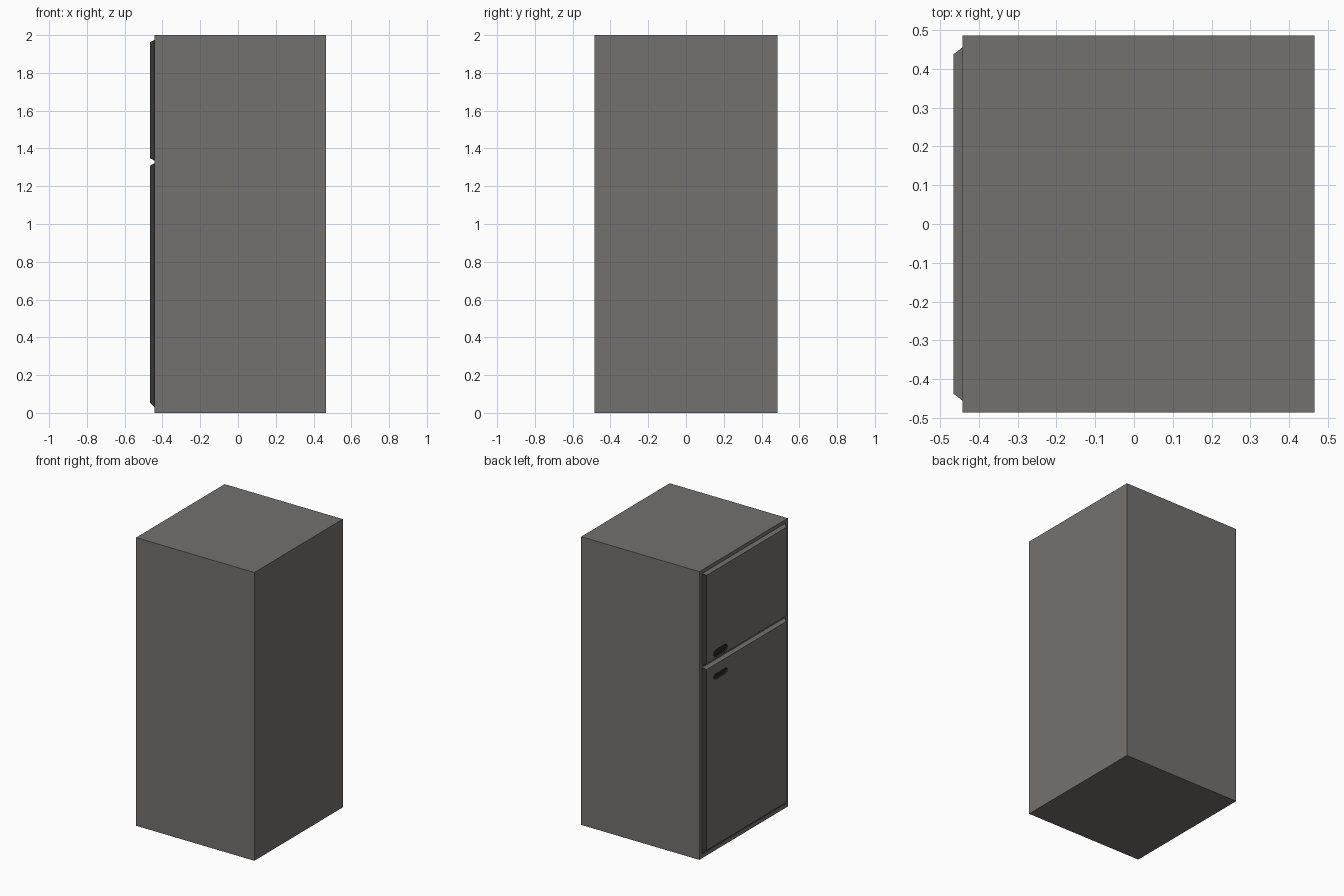
import bpy, bmesh, math

if "Cube" in bpy.data.objects:
    bpy.data.objects.remove(bpy.data.objects["Cube"])


def material(name, r, g, b):
    m = bpy.data.materials.new(name)
    m.diffuse_color = (r, g, b, 1)
    m.use_nodes = True
    m.node_tree.nodes["Principled BSDF"].inputs["Base Color"].default_value = m.diffuse_color
    return m


GREY = material("warm_grey", 0.175, 0.165, 0.158)
DARK = material("door_edge_charcoal", 0.042, 0.043, 0.046)
BLACK = material("handle_black", 0.018, 0.018, 0.018)


def make_object(name, bm, mats):
    bmesh.ops.recalc_face_normals(bm, faces=bm.faces)
    mesh = bpy.data.meshes.new(name)
    bm.to_mesh(mesh)
    bm.free()
    for m in mats:
        mesh.materials.append(m)
    ob = bpy.data.objects.new(name, mesh)
    bpy.context.collection.objects.link(ob)
    return ob


def loft(bm, ring_a, ring_b):
    """Closed solid between two rings of equal point count."""
    a = [bm.verts.new(p) for p in ring_a]
    b = [bm.verts.new(p) for p in ring_b]
    n = len(a)
    bm.faces.new(a)
    bm.faces.new(b[::-1])
    for i in range(n):
        bm.faces.new((a[i], b[i], b[(i + 1) % n], a[(i + 1) % n]))


def rect(x, y, z0, z1):
    return [(x, -y, z0), (x, y, z0), (x, y, z1), (x, -y, z1)]


def pill(x, yc, zc, length, height, steps=6):
    """Rounded slot outline lying in the door plane."""
    r, half, pts = height / 2, (length - height) / 2, []
    for side in (1, -1):
        for i in range(steps + 1):
            t = math.pi * i / steps - math.pi / 2
            pts.append((x, yc + side * (half + r * math.cos(t)),
                        zc + side * r * math.sin(t)))
    return pts


XF, XB = -0.465, -0.442   # door face and cabinet face

# Cabinet
bm = bmesh.new()
loft(bm, rect(XB, 0.485, 0, 2), rect(0.465, 0.485, 0, 2))
make_object("cabinet", bm, [GREY])

# Doors with sloping edges and a recessed hand grip each
doors = [
    ("freezer_door", 1.335, 1.975, 1.348, 1.962, 1.383, 0.05),
    ("fridge_door", 0.03, 1.322, 0.053, 1.309, 1.222, 0.037),
]
for name, z0, z1, f0, f1, grip_z, grip_h in doors:
    bm = bmesh.new()
    loft(bm, rect(XF, 0.437, f0, f1), rect(XB, 0.455, z0, z1))
    door = make_object(name, bm, [GREY, DARK, BLACK])
    for p in door.data.polygons:          # vertical side slopes are dark
        if abs(p.normal.y) > 0.4:
            p.material_index = 1

    bm = bmesh.new()
    loft(bm, pill(XF - 0.02, 0.285, grip_z, 0.15, grip_h),
         pill(XF + 0.014, 0.285, grip_z, 0.15, grip_h))
    cutter = make_object(name + "_grip_cutter", bm, [BLACK])
    cutter.hide_render = True
    cutter.hide_set(True)
    mod = door.modifiers.new("grip_recess", 'BOOLEAN')
    mod.operation = 'DIFFERENCE'
    mod.solver = 'EXACT'
    mod.material_mode = 'TRANSFER'
    mod.object = cutter
